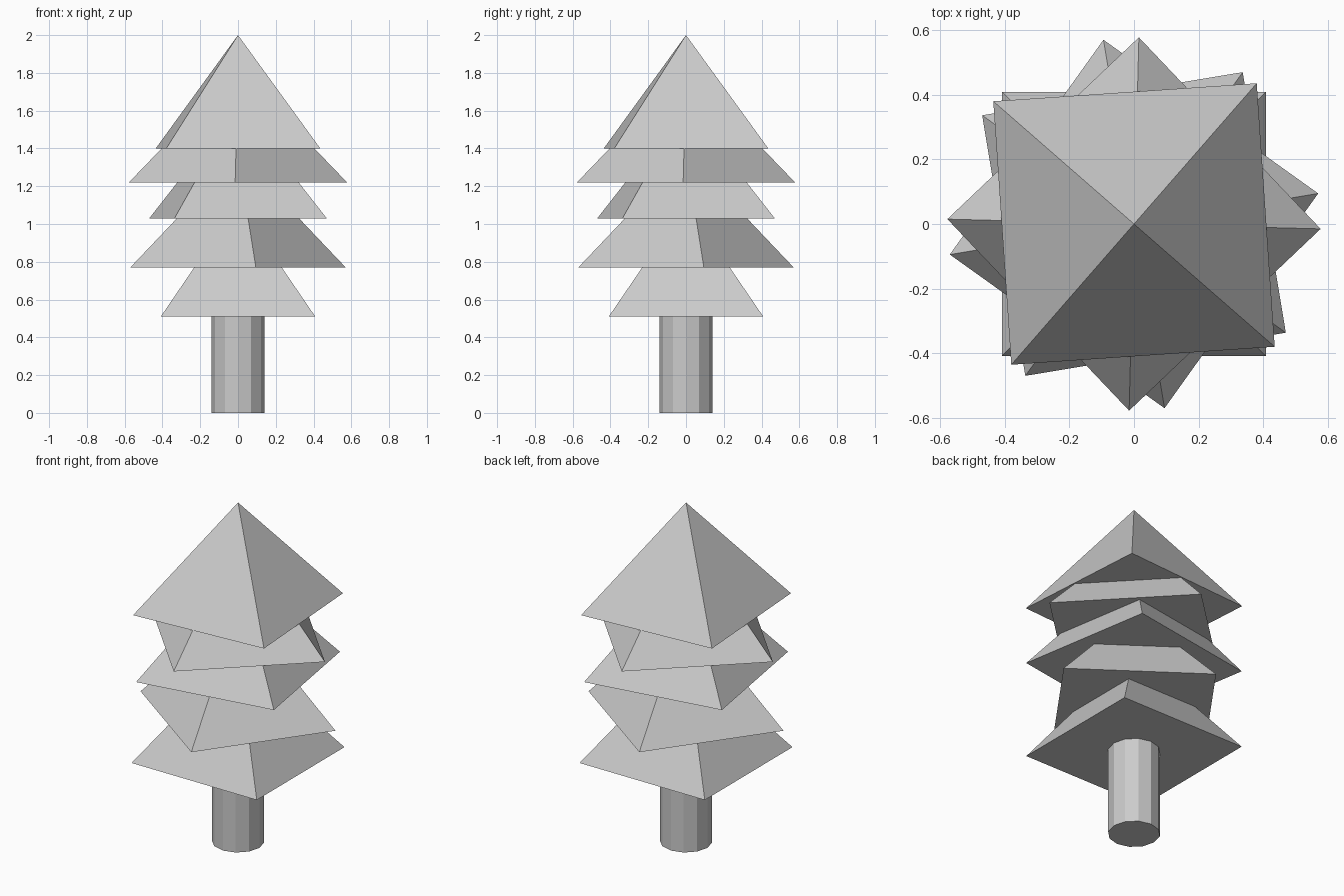
import bpy
import math

cube = bpy.data.objects.get("Cube")
if cube:
    bpy.data.objects.remove(cube, do_unlink=True)

GREY = (0.6, 0.6, 0.6, 1.0)
grey = bpy.data.materials.new("light grey")
grey.use_nodes = True
grey.diffuse_color = GREY
grey.node_tree.nodes["Principled BSDF"].inputs["Base Color"].default_value = GREY


def cone(name, sides, r_bottom, r_top, z, height, corner_angle):
    """Flat-sided cone or cylinder with one corner at the given angle from +x."""
    bpy.ops.mesh.primitive_cone_add(vertices=sides, radius1=r_bottom, radius2=r_top,
                                    depth=height, location=(0, 0, z + height / 2))
    obj = bpy.context.object
    obj.name = name
    # the primitive's first corner lies on +y
    obj.rotation_euler.z = math.radians(corner_angle - 90)
    obj.data.materials.append(grey)
    return obj


# Trunk
cone("trunk", 12, 0.14, 0.14, 0, 0.515, 0)

# Stacked pyramids of foliage, each twisted differently: base height, corner angle
tiers = [(0.51, 45), (0.77, 9.4), (1.03, 54.4), (1.22, -1.5), (1.40, 48.9)]
for i, (z, angle) in enumerate(tiers, 1):
    cone(f"foliage_tier_{i}", 4, 0.578, 0, z, 0.6, angle)
